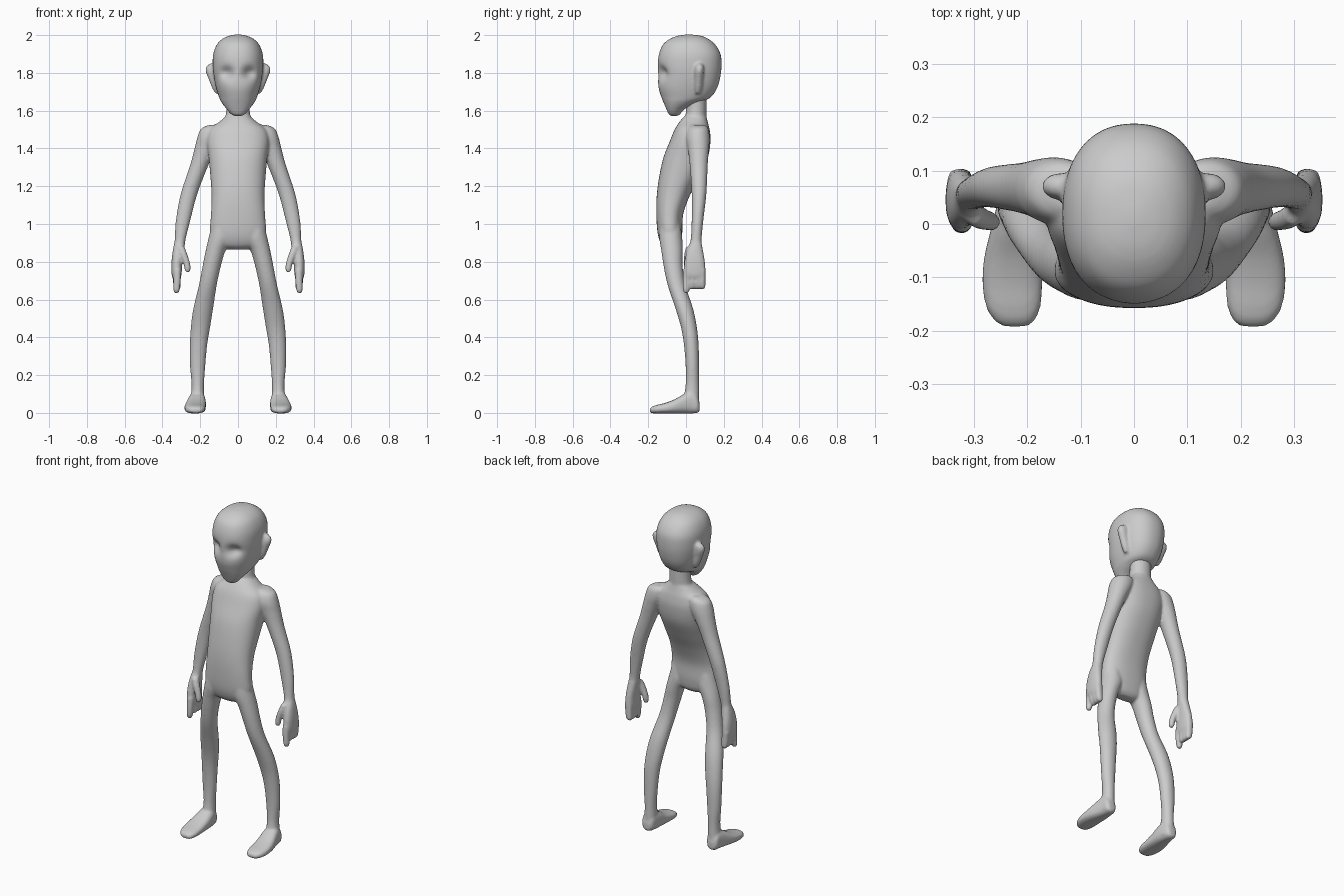
import bpy, bmesh, math

skin = bpy.data.materials.new("grey skin")
skin.diffuse_color = (0.6, 0.6, 0.6, 1)


def spline(p0, p1, p2, p3, t):
    return [0.5 * (2*b + (c-a)*t + (2*a-5*b+4*c-d)*t*t + (3*b-a-3*c+d)*t**3)
            for a, b, c, d in zip(p0, p1, p2, p3)]


def loft(bm, rings, axis="z", power=2.0, side=1, segs=32, steps=5):
    """Skin rings (position, x min, x max, other min, other max) along z or y."""
    n = len(rings)
    dense = [spline(rings[max(i-1, 0)], rings[i], rings[i+1], rings[min(i+2, n-1)], k/steps)
             for i in range(n-1) for k in range(steps)] + [rings[-1]]
    loops = []
    for pos, x0, x1, v0, v1 in dense:
        loop = []
        for s in range(segs):
            a = 2*math.pi*s/segs
            c, d = math.cos(a), math.sin(a)
            x = (x0+x1)/2 + (x1-x0)/2*math.copysign(abs(c)**(2/power), c)
            v = (v0+v1)/2 + (v1-v0)/2*math.copysign(abs(d)**(2/power), d)
            loop.append(bm.verts.new((side*x, v, pos) if axis == "z" else (side*x, pos, v)))
        loops.append(loop)
    faces = [bm.faces.new(loops[0]), bm.faces.new(loops[-1])]
    for la, lb in zip(loops, loops[1:]):
        for s in range(segs):
            t = (s+1) % segs
            faces.append(bm.faces.new((la[s], la[t], lb[t], lb[s])))
    bmesh.ops.recalc_face_normals(bm, faces=faces)


def finish(bm, name, voxel, rounds):
    me = bpy.data.meshes.new(name)
    bm.to_mesh(me)
    bm.free()
    me.materials.append(skin)
    ob = bpy.data.objects.new(name, me)
    bpy.context.collection.objects.link(ob)
    fuse = ob.modifiers.new("fuse", "REMESH")
    fuse.mode, fuse.voxel_size, fuse.use_smooth_shade = "VOXEL", voxel, True
    soft = ob.modifiers.new("soften", "SMOOTH")
    soft.factor, soft.iterations = 0.5, rounds
    return ob


body = bmesh.new()

# torso
loft(body, [(0.865, -.05, .05, -.10, -.05), (0.89, -.12, .12, -.13, -.03),
            (0.95, -.148, .148, -.15, -.02), (1.05, -.143, .143, -.157, -.015),
            (1.15, -.14, .14, -.155, .02), (1.25, -.146, .146, -.142, .07),
            (1.35, -.155, .155, -.12, .115), (1.44, -.165, .165, -.085, .13),
            (1.50, -.15, .15, -.06, .125), (1.54, -.10, .10, -.035, .115),
            (1.57, -.065, .065, -.01, .108)], power=2.3, segs=48)
# neck
loft(body, [(1.50, -.09, .09, -.02, .11), (1.56, -.069, .069, -.005, .108),
            (1.61, -.062, .062, .0, .108), (1.70, -.062, .062, .0, .108)])

for side in (-1, 1):
    # shoulder and arm
    loft(body, [(1.525, .09, .15, .03, .10), (1.505, .07, .195, .01, .118),
                (1.46, .08, .215, .0, .125), (1.40, .115, .23, .01, .122),
                (1.31, .157, .254, .02, .115), (1.16, .215, .303, .03, .108),
                (1.02, .252, .329, .03, .092), (.92, .277, .335, .025, .083),
                (.88, .282, .339, .012, .086)], side=side)
    # palm
    loft(body, [(.91, .283, .335, .03, .08), (.86, .287, .345, .005, .09),
                (.80, .295, .352, -.008, .10), (.74, .298, .352, -.012, .104),
                (.715, .303, .347, -.005, .10)], side=side, power=2.4)
    # thumb
    loft(body, [(.88, .283, .32, .0, .04), (.84, .268, .308, -.01, .032),
                (.79, .253, .289, -.013, .024), (.76, .251, .283, -.013, .02),
                (.743, .257, .276, -.007, .013)], side=side, segs=16)
    # pointing finger
    loft(body, [(.76, .30, .345, -.015, .025), (.70, .303, .342, -.018, .02),
                (.65, .308, .343, -.016, .018), (.634, .316, .336, -.008, .01)],
         side=side, segs=16)
    # three folded fingers
    for y in (.036, .061, .086):
        loft(body, [(.76, .303, .35, y-.018, y+.018), (.69, .302, .344, y-.018, y+.018),
                    (.667, .302, .338, y-.017, y+.017), (.655, .309, .328, y-.01, y+.01)],
             side=side, segs=16)
    # leg
    loft(body, [(1.0, .04, .138, -.14, -.03), (.93, .03, .155, -.142, -.02),
                (.86, .066, .171, -.131, -.018), (.78, .09, .187, -.119, -.018),
                (.68, .112, .206, -.098, -.004), (.55, .132, .237, -.055, .038),
                (.45, .148, .25, -.026, .058), (.36, .163, .255, -.011, .067),
                (.25, .173, .254, -.002, .069), (.15, .18, .246, -.002, .069),
                (.08, .178, .25, -.012, .07), (.02, .175, .255, -.01, .07)], side=side)
    # foot
    loft(body, [(.073, .20, .235, .01, .05), (.06, .183, .252, .0, .09),
                (.03, .175, .258, -.003, .115), (-.01, .17, .268, -.003, .10),
                (-.06, .170, .28, -.003, .072), (-.11, .171, .284, -.003, .053),
                (-.155, .175, .277, -.003, .042), (-.18, .185, .262, -.002, .033),
                (-.192, .20, .245, .004, .022)], axis="y", side=side, power=2.6)
finish(body, "body", 0.007, 5)

# skull and jaw
head = bmesh.new()
loft(head, [(1.572, -.02, .02, -.078, -.045), (1.582, -.038, .038, -.092, -.03),
            (1.61, -.062, .062, -.105, -.005), (1.645, -.088, .088, -.12, .075),
            (1.67, -.10, .10, -.13, .13), (1.72, -.116, .116, -.145, .165),
            (1.78, -.128, .128, -.148, .182), (1.84, -.134, .134, -.15, .188),
            (1.90, -.131, .131, -.143, .183), (1.95, -.112, .112, -.122, .155),
            (1.98, -.083, .083, -.085, .118), (1.996, -.048, .048, -.045, .08),
            (2.003, -.012, .012, .0, .03)], power=2.25, segs=64)
# eye sockets
for v in head.verts:
    if v.co.y < 0:
        x, z = abs(v.co.x), v.co.z
        v.co.y += .034 * math.exp(-((x-.06)/.034)**2 - ((z-1.80)/.032)**2)
# ears
for side in (-1, 1):
    loft(head, [(1.69, .09, .12, .05, .075), (1.72, .09, .137, .045, .085),
                (1.77, .10, .157, .045, .09), (1.81, .10, .172, .045, .095),
                (1.835, .10, .167, .05, .093), (1.85, .10, .145, .055, .085)], side=side)
finish(head, "head", 0.007, 5)
